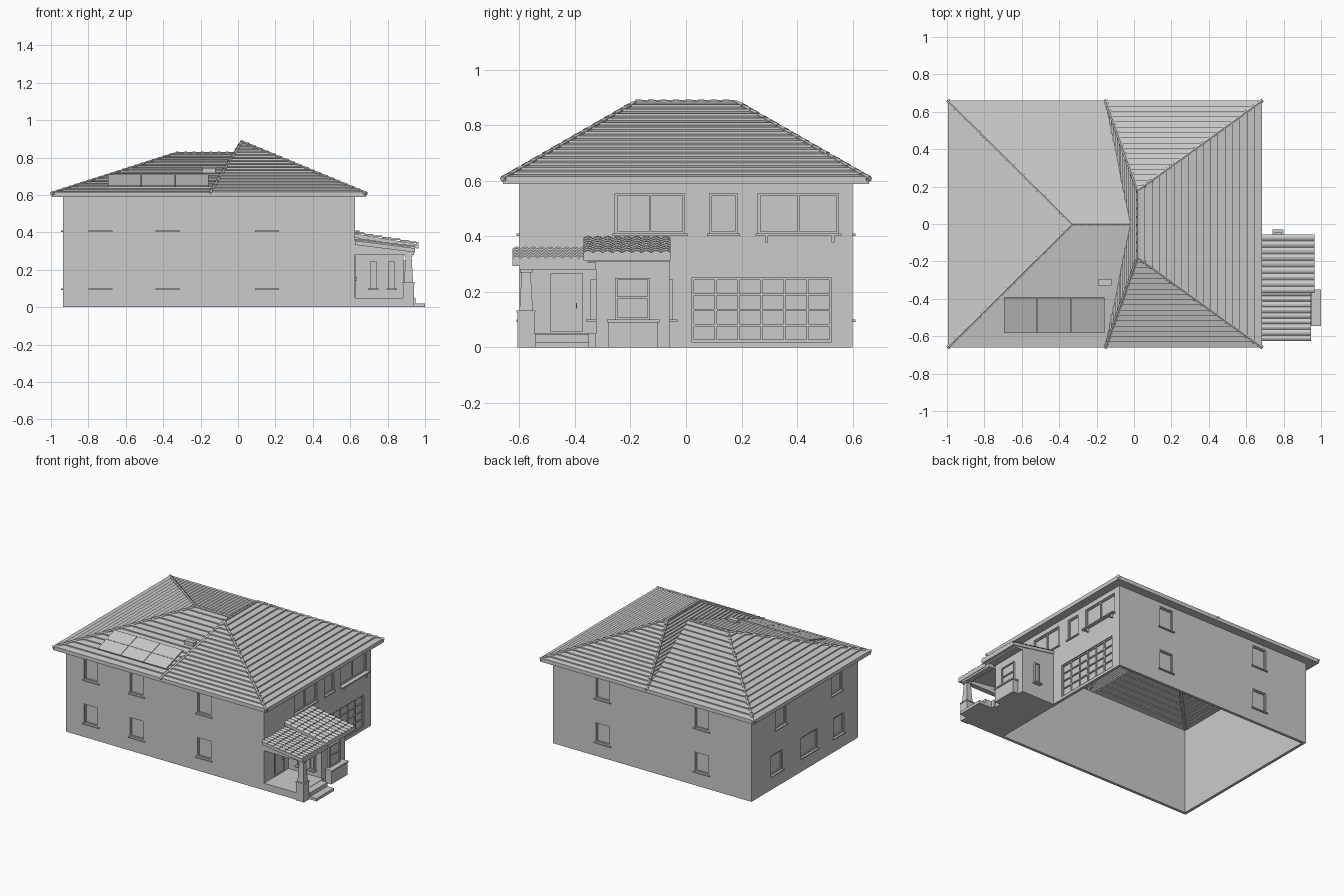
import bpy, bmesh, math
from mathutils import Matrix, Vector

cube = bpy.data.objects.get("Cube")
if cube:
    bpy.data.objects.remove(cube, do_unlink=True)

grey = bpy.data.materials.new("plain grey")
grey.use_nodes = True
grey.diffuse_color = (0.6, 0.6, 0.6, 1)
grey.node_tree.nodes["Principled BSDF"].inputs["Base Color"].default_value = grey.diffuse_color


def finish(name, bm):
    mesh = bpy.data.meshes.new(name)
    bm.to_mesh(mesh)
    bm.free()
    mesh.materials.append(grey)
    ob = bpy.data.objects.new(name, mesh)
    bpy.context.collection.objects.link(ob)
    return ob


def prism(bm, profile, y0, y1):
    """Extrude an x-z outline between two y positions."""
    a = [bm.verts.new((x, y0, z)) for x, z in profile]
    b = [bm.verts.new((x, y1, z)) for x, z in profile]
    faces = [bm.faces.new(a), bm.faces.new(b[::-1])]
    for i in range(len(a)):
        j = (i + 1) % len(a)
        faces.append(bm.faces.new((a[j], a[i], b[i], b[j])))
    bmesh.ops.recalc_face_normals(bm, faces=faces)
    return a + b


def box(bm, x0, x1, y0, y1, z0, z1, frame=None):
    verts = prism(bm, [(x0, z0), (x1, z0), (x1, z1), (x0, z1)], y0, y1)
    if frame:
        bmesh.ops.transform(bm, matrix=frame, verts=verts)


# Wall frames: local x runs along the wall, local -y points outward
WEST, EAST, DEPTH, TOP = -0.935, 0.625, 0.6, 0.6


def side(turn, x, y):
    return Matrix.Translation((x, y, 0)) @ Matrix.Rotation(turn * math.pi / 2, 4, 'Z')


FRONT, RIGHT = side(0, 0, -DEPTH), side(1, EAST, 0)
BACK, LEFT = side(2, 0, DEPTH), side(3, WEST, 0)


def wall(name, frame, u0, u1, holes):
    """Wall panel with rectangular openings left out of its grid."""
    us = sorted({u0, u1, *[v for h in holes for v in h[:2]]})
    zs = sorted({0, TOP, *[v for h in holes for v in h[2:4]]})
    bm = bmesh.new()
    grid = {(u, z): bm.verts.new(frame @ Vector((u, 0, z))) for u in us for z in zs}
    for ua, ub in zip(us, us[1:]):
        for za, zb in zip(zs, zs[1:]):
            u, z = (ua + ub) / 2, (za + zb) / 2
            if not any(h[0] < u < h[1] and h[2] < z < h[3] for h in holes):
                bm.faces.new([grid[k] for k in ((ua, za), (ub, za), (ub, zb), (ua, zb))])
    bmesh.ops.delete(bm, geom=[v for v in bm.verts if not v.link_faces], context='VERTS')
    solid = finish(name, bm).modifiers.new("thickness", 'SOLIDIFY')
    solid.thickness = 0.02
    solid.offset = -1


def window(name, frame, u0, u1, z0, z1, panes=1, rail=False, sill=True, out=0.0):
    bm = bmesh.new()
    bar, near, far = 0.008, 0.006 - out, 0.02
    box(bm, u0, u1, 0.014 - out, far, z0, z1, frame)
    for z in (z0, z1 - bar):
        box(bm, u0, u1, near, far, z, z + bar, frame)
    for i in range(panes + 1):
        u = u0 + (u1 - u0 - bar) * i / panes
        box(bm, u, u + bar, near, far, z0, z1, frame)
    if rail:
        mid = (z0 + z1) / 2
        box(bm, u0, u1, near, far, mid, mid + bar, frame)
    if sill:
        box(bm, u0 - 0.01, u1 + 0.01, -0.01 - out, far, z0 - 0.008, z0, frame)
    finish(name, bm)


# Main walls with their windows
low, high = (0.1, 0.24), (0.41, 0.56)
front = [(u, u + 0.11, *z) for u in (-0.79, -0.43, 0.1) for z in (low, high)]
back = [(u, u + 0.11, *z) for u in (-0.29, 0.49) for z in (low, high)]
left = [(-0.38, -0.25, *low), (-0.04, 0.14, *low), (0.32, 0.44, *low),
        (-0.33, -0.21, *high), (0.3, 0.42, *high)]
right = [(-0.255, -0.005, 0.41, 0.555), (0.085, 0.185, 0.41, 0.555), (0.26, 0.55, 0.41, 0.555)]
garage, door = (0.02, 0.525, 0.02, 0.25), (-0.495, -0.365, 0.05, 0.275)
for name, frame, u0, u1, holes in (("front", FRONT, WEST, EAST, front),
                                   ("back", BACK, -EAST, -WEST, back),
                                   ("left", LEFT, -DEPTH, DEPTH, left),
                                   ("right", RIGHT, -DEPTH, DEPTH, right)):
    extra = [garage, door] if name == "right" else []
    wall(name + "_wall", frame, u0, u1, holes + extra)
    for h in holes:
        window(name + "_window", frame, *h, panes=2 if h[1] - h[0] > 0.2 else 1)

# Brackets under the wide window
bm = bmesh.new()
for u in (0.285, 0.525):
    box(bm, u, u + 0.01, -0.02, 0, 0.378, 0.402, RIGHT)
box(bm, 0.25, 0.56, -0.025, 0, 0.402, 0.41, RIGHT)
finish("window_box_shelf", bm)

# Panelled garage door
bm = bmesh.new()
box(bm, 0.02, 0.525, 0.015, 0.02, 0.02, 0.25, RIGHT)
for i in range(7):
    u = 0.02 + 0.497 * i / 6
    box(bm, u, u + 0.008, 0.007, 0.02, 0.02, 0.25, RIGHT)
for i in range(5):
    z = 0.02 + 0.222 * i / 4
    box(bm, 0.02, 0.525, 0.007, 0.02, z, z + 0.008, RIGHT)
finish("garage_door", bm)

# Front door with surround and handle
window("front_door", RIGHT, *door, sill=False, out=0.008)
bm = bmesh.new()
box(bm, -0.47, -0.39, 0.002, 0.02, 0.07, 0.25, RIGHT)
box(bm, -0.396, -0.392, -0.012, 0.01, 0.14, 0.16, RIGHT)
finish("door_panel_and_handle", bm)


# Roof
def courses(bm, a, b, c, d, rows, step, waves=0):
    """Overlapping tile rows from eave a-b up to ridge d-c."""
    a, b, c, d = map(Vector, (a, b, c, d))
    cols = max(1, waves * 4)
    for i in range(rows):
        t0, t1 = i / rows, (i + 1) / rows
        l0, r0, l1, r1 = a.lerp(d, t0), b.lerp(c, t0), a.lerp(d, t1), b.lerp(c, t1)
        prev = None
        for k in range(cols + 1):
            s = k / cols
            lift = Vector((0, 0, 0.008 * abs(math.sin(math.pi * waves * s))))
            base, top = l0.lerp(r0, s), l1.lerp(r1, s) + lift
            cur = [bm.verts.new(p) for p in (base, base + lift + Vector((0, 0, step)), top)]
            if prev:
                bm.faces.new((prev[0], cur[0], cur[1], prev[1]))
                if (prev[2].co - cur[2].co).length > 1e-6:
                    bm.faces.new((prev[1], cur[1], cur[2], prev[2]))
                else:
                    bm.faces.new((prev[1], cur[1], cur[2]))
            prev = cur


def caps(bm, a, b, size=0.045):
    """Tapered cap tiles laid along a hip or ridge."""
    a, b = Vector(a), Vector(b)
    n = max(1, round((b - a).length / size))
    turn = (b - a).to_track_quat('Z', 'Y').to_matrix().to_4x4()
    for i in range(n):
        spot = a.lerp(b, (i + 0.5) / n)
        bmesh.ops.create_cone(bm, cap_ends=True, segments=6, radius1=0.012, radius2=0.008,
                              depth=(b - a).length / n * 1.05,
                              matrix=Matrix.Translation(spot) @ turn)


EAVE, X0, X1, XV, Y = 0.607, -0.995, 0.685, -0.152, 0.66
HIGH, LOW = 0.882, 0.82
meet = XV + (0.02 - XV) * (LOW - EAVE) / (HIGH - EAVE)
nw, sw, ne, se = (X0, Y, EAVE), (X0, -Y, EAVE), (X1, Y, EAVE), (X1, -Y, EAVE)
nv, sv = (XV, Y, EAVE), (XV, -Y, EAVE)
rn, rs = (0.02, 0.18, HIGH), (0.02, -0.18, HIGH)
lw, le = (-0.33, 0, LOW), (meet, 0, LOW)

bm = bmesh.new()
courses(bm, se, ne, rn, rs, 17, 0.009)
courses(bm, sv, se, rs, rs, 17, 0.009)
courses(bm, ne, nv, rn, rn, 17, 0.009)
courses(bm, nv, sv, rs, rn, 17, 0.009)
finish("tall_hip_roof", bm)

bm = bmesh.new()
courses(bm, sw, sv, le, lw, 15, 0.008)
courses(bm, nv, nw, lw, le, 15, 0.008)
courses(bm, nw, sw, lw, lw, 15, 0.008)
finish("low_hip_roof", bm)

bm = bmesh.new()
for a, b in ((se, rs), (ne, rn), (sv, rs), (nv, rn), (rs, rn), (sw, lw), (nw, lw), (lw, le)):
    caps(bm, a, b)
finish("hip_and_ridge_caps", bm)

# Soffit and fascia around the eaves
bm = bmesh.new()
for s in (-1, 1):
    box(bm, X0, X1, *sorted((s * (DEPTH - 0.02), s * Y)), 0.588, EAVE)
box(bm, X0, WEST + 0.02, -Y, Y, 0.588, EAVE)
box(bm, EAST - 0.02, X1, -Y, Y, 0.588, EAVE)
finish("eave_soffit", bm)

# Solar panels and roof vent on the front slope
slope = (LOW - EAVE) / Y
tilt = Matrix.Translation((0, -Y, EAVE + 0.009)) @ Matrix.Rotation(math.atan(slope), 4, 'X')
bm = bmesh.new()
for i in range(3):
    for j in range(2):
        x, y = -0.695 + 0.18 * i, 0.083 + 0.1 * j
        box(bm, x, x + 0.177, y, y + 0.098, 0, 0.008, tilt)
finish("solar_panels", bm)
bm = bmesh.new()
box(bm, -0.19, -0.12, -0.33, -0.295, 0.7, 0.745)
finish("roof_vent", bm)

# Entry bay beside the porch
bm = bmesh.new()
prism(bm, [(EAST, 0), (0.885, 0), (0.885, 0.325), (EAST, 0.375)], -0.325, -0.06)
box(bm, 0.885, 0.93, -0.28, -0.1, 0, 0.09)
box(bm, 0.885, 0.938, -0.285, -0.095, 0.09, 0.1)
finish("entry_bay_and_planter", bm)
window("bay_window", side(1, 0.885, 0), -0.255, -0.13, 0.1, 0.25, rail=True, out=0.02)
for u in (0.705, 0.803):
    window("bay_side_window", side(0, 0, -0.325), u, u + 0.037, 0.1, 0.245, out=0.025)
window("bay_back_window", side(2, 0, -0.06), -0.79, -0.75, 0.1, 0.245, out=0.02)

# Porch floor, steps, beams and column
bm = bmesh.new()
box(bm, EAST, 0.9, -DEPTH, -0.325, 0, 0.05)
box(bm, 0.9, 0.95, -0.545, -0.35, 0, 0.048)
box(bm, 0.95, 1.0, -0.545, -0.35, 0, 0.02)
finish("porch_floor_and_steps", bm)
bm = bmesh.new()
prism(bm, [(EAST, 0.28), (0.94, 0.28), (0.94, 0.3), (EAST, 0.355)], -DEPTH, -0.565)
box(bm, 0.9, 0.94, -DEPTH, -0.325, 0.28, 0.305)
box(bm, 0.885, 0.94, -0.365, -0.06, 0.308, 0.332)
finish("porch_beams", bm)
bm = bmesh.new()
box(bm, 0.883, 0.942, -0.607, -0.545, 0, 0.125)
box(bm, 0.88, 0.945, -0.61, -0.542, 0.125, 0.133)
bmesh.ops.create_cone(bm, cap_ends=True, segments=4, radius1=0.034, radius2=0.022, depth=0.15,
                      matrix=Matrix.Translation((0.912, -0.576, 0.206)) @ Matrix.Rotation(math.pi / 4, 4, 'Z'))
box(bm, 0.89, 0.934, -0.598, -0.554, 0.27, 0.282)
finish("porch_column", bm)

# Two stepped porch roofs with rounded tiles
for name, y0, y1, x1, z0, z1 in (("lower_porch_roof", -0.625, -0.355, 0.945, 0.355, 0.315),
                                 ("upper_porch_roof", -0.37, -0.055, 0.965, 0.393, 0.335)):
    bm = bmesh.new()
    prism(bm, [(EAST, z0), (x1, z1), (x1, z1 - 0.022), (EAST, z0 - 0.022)], y0, y1)
    courses(bm, (x1, y0, z1), (x1, y1, z1), (EAST, y1, z0), (EAST, y0, z0), 7, 0.006, 9)
    finish(name, bm)
